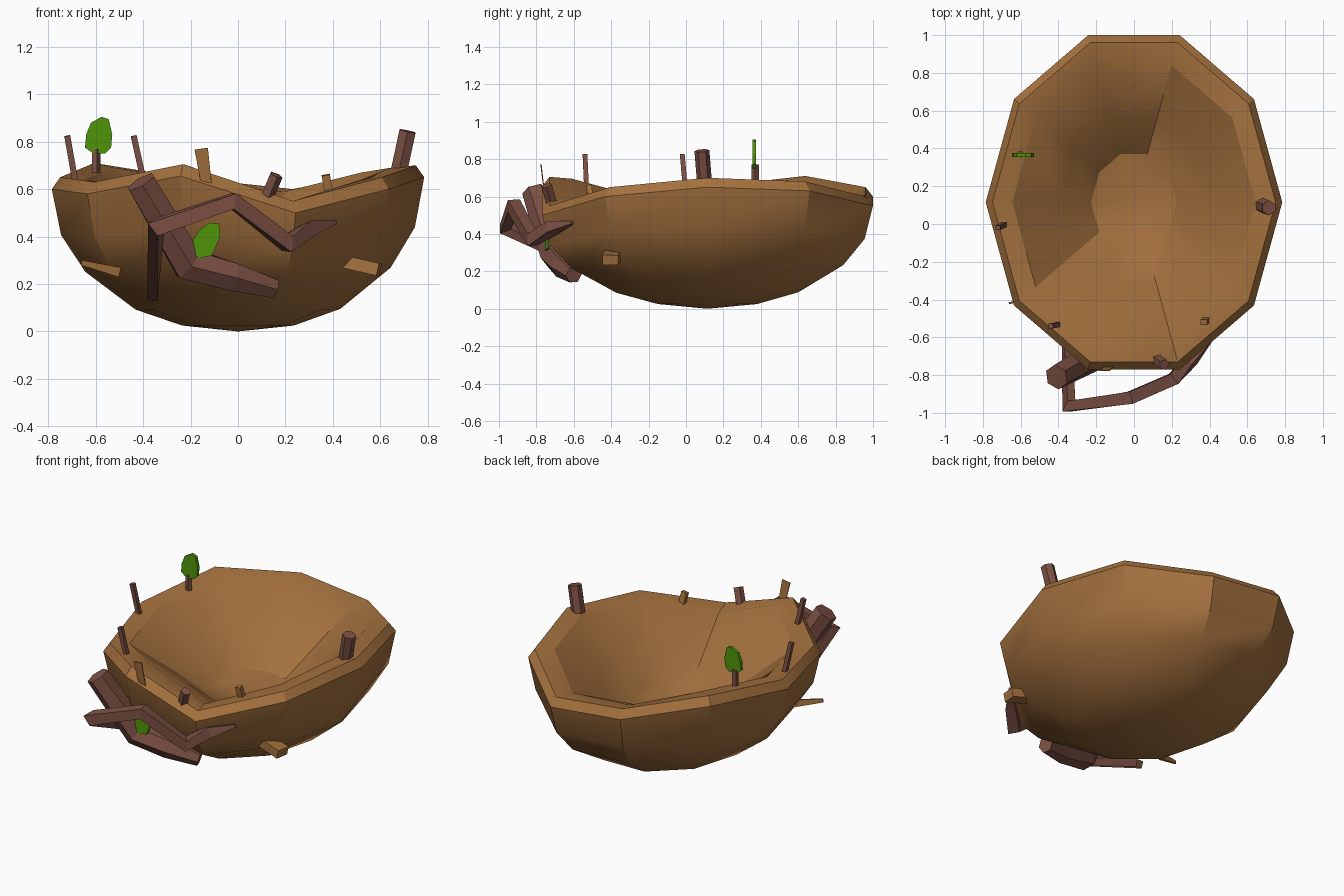
import bpy, bmesh, math
from mathutils import Vector

if "Cube" in bpy.data.objects:
    bpy.data.objects.remove(bpy.data.objects["Cube"])


def material(name, color):
    m = bpy.data.materials.new(name)
    m.diffuse_color = (*color, 1)
    m.use_nodes = True
    m.node_tree.nodes["Principled BSDF"].inputs["Base Color"].default_value = m.diffuse_color
    return m


STRAW = material("straw", (0.37, 0.165, 0.048))
BARK = material("bark", (0.20, 0.08, 0.057))
LEAF = material("leaf_green", (0.08, 0.30, 0.003))


def make(name, bm, mat):
    bmesh.ops.recalc_face_normals(bm, faces=bm.faces)
    me = bpy.data.meshes.new(name)
    bm.to_mesh(me)
    bm.free()
    me.materials.append(mat)
    ob = bpy.data.objects.new(name, me)
    bpy.context.collection.objects.link(ob)
    return ob


def bridge(bm, a, b):
    n = len(a)
    for i in range(n):
        bm.faces.new((a[i], a[(i + 1) % n], b[(i + 1) % n], b[i]))


def stick(name, path, radii, mat=BARK, sides=6, flat=1.0):
    """Faceted tube along a path; flat squashes it along its local depth."""
    pts = [Vector(p) for p in path]
    bm = bmesh.new()
    rings = []
    for i, p in enumerate(pts):
        t = Vector()
        if i > 0:
            t += (p - pts[i - 1]).normalized()
        if i < len(pts) - 1:
            t += (pts[i + 1] - p).normalized()
        t.normalize()
        u = t.cross(Vector((0, 1, 0))).normalized()
        v = t.cross(u)
        ring = []
        for k in range(sides):
            a = 2 * math.pi * (k + 0.5) / sides
            ring.append(bm.verts.new(p + radii[i] * (u * math.cos(a) + v * math.sin(a) * flat)))
        rings.append(ring)
    for a, b in zip(rings, rings[1:]):
        bridge(bm, a, b)
    bm.faces.new(rings[0])
    bm.faces.new(rings[-1])
    return make(name, bm, mat)


def leaf(name, outline, y, thick):
    bm = bmesh.new()
    front = [bm.verts.new((x, y - thick / 2, z)) for x, z in outline]
    back = [bm.verts.new((x, y + thick / 2, z)) for x, z in outline]
    bridge(bm, front, back)
    bm.faces.new(front)
    bm.faces.new(back)
    return make(name, bm, LEAF)


# Nest bowl: ten-sided rings with an uneven rim
RIM = [0.65, 0.63, 0.55, 0.60, 0.66, 0.60, 0.58, 0.655, 0.50, 0.60]
# (radius scale, height factor of rim, height offset)
PROFILE = [(0.30, 0.0, 0.025), (0.55, 0.07, 0.05), (0.82, 0.36, 0.035), (0.95, 0.66, 0.01),
           (1.0, 1.0, 0.0), (0.955, 1.0, 0.05), (0.82, 1.0, 0.04),
           (0.50, 0.60, 0.08), (0.29, 0.25, 0.15)]
# Sagging back of the inner lip: (ring, side) -> height change
SAG = {(6, 3): -0.02, (6, 4): -0.01, (7, 3): 0.04, (7, 4): 0.02}
bm = bmesh.new()
rings = []
for j, (s, f, dz) in enumerate(PROFILE):
    rings.append([bm.verts.new((0.785 * s * math.cos(k * math.pi / 5),
                                0.115 + 0.93 * s * math.sin(k * math.pi / 5),
                                RIM[k] * f + dz + SAG.get((j, k), 0))) for k in range(10)])
for a, b in zip(rings, rings[1:]):
    bridge(bm, a, b)
for ring, z in ((rings[0], 0.0), (rings[-1], 0.26)):
    c = bm.verts.new((0, 0.115, z))
    for i in range(10):
        bm.faces.new((ring[i], ring[(i + 1) % 10], c))
bowl = make("nest_bowl", bm, STRAW)
bpy.context.view_layer.objects.active = bowl
bowl.select_set(True)
bpy.ops.object.shade_smooth_by_angle(angle=math.radians(30))

# Two large bent branches on the front
stick("thick_branch", [(-0.41, -0.81, 0.63), (-0.21, -0.70, 0.285), (-0.02, -0.66, 0.23), (0.155, -0.60, 0.18)],
      [0.068, 0.08, 0.068, 0.045])
stick("bent_branch", [(-0.36, -0.38, 0.15), (-0.345, -0.965, 0.44), (-0.02, -0.92, 0.55),
                      (0.21, -0.82, 0.37), (0.30, -0.72, 0.43), (0.41, -0.61, 0.46)],
      [0.03, 0.047, 0.047, 0.047, 0.045, 0.012], sides=4)

# Upright twigs around the rim: base, tip, radius, sides
TWIGS = [((-0.68, 0, 0.60), (-0.72, -0.02, 0.825), 0.018, 4),
         ((-0.39, -0.53, 0.60), (-0.44, -0.54, 0.825), 0.018, 4),
         ((0.675, 0.10, 0.66), (0.715, 0.085, 0.845), 0.04, 6),
         ((0.11, -0.71, 0.54), (0.16, -0.745, 0.66), 0.03, 5),
         ((-0.60, 0.37, 0.64), (-0.60, 0.37, 0.77), 0.02, 5)]
for i, (a, b, r, n) in enumerate(TWIGS):
    stick(f"twig_{i + 1}", [a, b], [r, r], sides=n)

# Flat straw chips poking out of the bowl: base, tip, radii, flatness
CHIPS = [((-0.13, -0.755, 0.60), (-0.155, -0.775, 0.77), 0.03, 0.04, 0.1),
         ((0.39, -0.50, 0.54), (0.37, -0.52, 0.66), 0.025, 0.025, 0.8),
         ((0.42, -0.38, 0.30), (0.595, -0.405, 0.26), 0.038, 0.038, 1.6),
         ((-0.50, -0.37, 0.25), (-0.66, -0.42, 0.29), 0.03, 0.015, 0.4)]
for i, (a, b, r0, r1, flat) in enumerate(CHIPS):
    stick(f"straw_chip_{i + 1}", [a, b], [r0, r1], STRAW, 4, flat)

# Leaves
leaf("upright_leaf", [(-0.61, 0.75), (-0.645, 0.775), (-0.64, 0.83), (-0.62, 0.88), (-0.575, 0.905),
                      (-0.545, 0.895), (-0.53, 0.83), (-0.535, 0.775), (-0.56, 0.75)], 0.365, 0.02)
leaf("front_leaf", [(-0.20, 0.37), (-0.16, 0.43), (-0.12, 0.457), (-0.08, 0.455), (-0.075, 0.40),
                    (-0.11, 0.32), (-0.16, 0.31), (-0.20, 0.33)], -0.745, 0.02)
